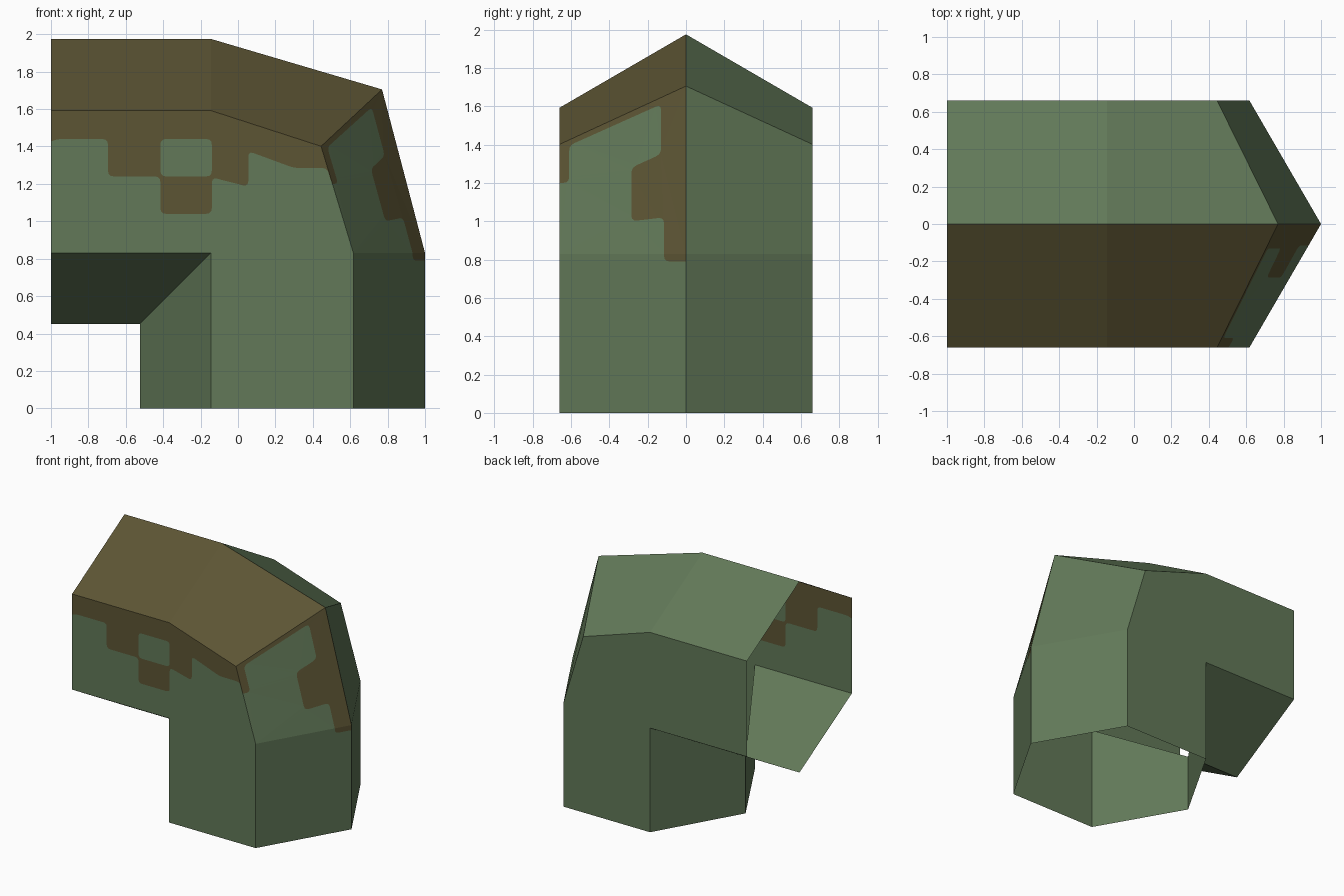
import bpy, bmesh
from mathutils import Vector
from mathutils.geometry import delaunay_2d_cdt

if "Cube" in bpy.data.objects:
    bpy.data.objects.remove(bpy.data.objects["Cube"])

W = 0.66          # half width of the hexagonal pipe
R = 0.03          # corner rounding of the painted patches


def material(name, rgb):
    m = bpy.data.materials.new(name)
    m.diffuse_color = (*rgb, 1)
    m.use_nodes = True
    m.node_tree.nodes["Principled BSDF"].inputs["Base Color"].default_value = m.diffuse_color
    return m


GREEN, BROWN = 0, 1
mats = [material("pipe green", (0.122, 0.191, 0.098)),
        material("rust brown", (0.107, 0.089, 0.034))]

# Rails of the elbow in (x, z), from the left opening to the bottom opening
outer = [(-1, 1.975), (-.145, 1.975), (.77, 1.705), (1, .83), (1, 0)]
shoulder = [(-1, 1.592), (-.145, 1.592), (.444, 1.401), (.617, .83), (.617, 0)]
inner = [(-1, .83)] + [(-.145, .83)] * 3 + [(-.145, 0)]
belly = [(-1, .452)] + [(-.525, .452)] * 3 + [(-.525, 0)]

bm = bmesh.new()


def add_face(points, colour):
    """Add a face, dropping repeated points and turning it outwards."""
    pts = []
    for p in points:
        if all((Vector(p) - q).length > 1e-5 for q in pts):
            pts.append(Vector(p))
    if len(pts) < 3:
        return
    f = bm.faces.new([bm.verts.new(p) for p in pts])
    f.normal_update()
    if f.normal.dot(f.calc_center_median() - Vector((.1, 0, 1.07))) < 0:
        f.normal_flip()
    f.material_index = colour


def strip(a, ya, b, yb, colour, segments=range(4)):
    for i in segments:
        add_face([(x, y, z) for (x, z), y in
                  ((a[i], ya), (a[i + 1], ya), (b[i + 1], yb), (b[i], yb))], colour)


def rounded(poly):
    """Soften the corners of a 2D patch outline."""
    out = []
    for i, p in enumerate(poly):
        p, a, b = Vector(p), Vector(poly[i - 1]), Vector(poly[(i + 1) % len(poly)])
        s = p + (a - p).normalized() * min(R, (a - p).length * .45)
        e = p + (b - p).normalized() * min(R, (b - p).length * .45)
        for t in (0, .33, .67, 1):
            out.append(s * (1 - t) ** 2 + p * 2 * t * (1 - t) + e * t * t)
    return out


def inside(p, poly):
    hit = False
    for a, b in zip(poly, poly[1:] + poly[:1]):
        if (a[1] > p[1]) != (b[1] > p[1]):
            if p[0] < a[0] + (p[1] - a[1]) * (b[0] - a[0]) / (b[1] - a[1]):
                hit = not hit
    return hit


def painted_panel(outline, patches, to_3d):
    """Cut a flat panel along patch outlines; overlaps count as holes."""
    loops = [[Vector(p) for p in outline]] + [rounded(p) for p in patches]
    verts, edges = [], []
    for lp in loops:
        n = len(verts)
        verts += lp
        edges += [(n + i, n + (i + 1) % len(lp)) for i in range(len(lp))]
    res = delaunay_2d_cdt(verts, edges, [], 0, 1e-5)
    for tri in res[2]:
        pts = [res[0][i] for i in tri]
        c = sum(pts, Vector((0, 0))) / len(pts)
        if inside(c, loops[0]):
            hits = sum(inside(c, lp) for lp in loops[1:])
            add_face([to_3d(p) for p in pts], BROWN if hits % 2 else GREEN)


# Plain back half and underside
strip(outer, 0, shoulder, W, GREEN)
strip(shoulder, W, inner, W, GREEN)
strip(inner, W, belly, 0, GREEN)
strip(belly, 0, inner, -W, GREEN)

# Rusty roof slope at the front
strip(outer, 0, shoulder, -W, BROWN, (0, 1))

# Front wall with a ragged rust band and one gap in it
rust = [(-1.2, 1.42), (-1, 1.425), (-.965, 1.44), (-.695, 1.44), (-.695, 1.24),
        (-.415, 1.24), (-.415, 1.04), (-.14, 1.04), (-.14, 1.235), (.055, 1.185),
        (.055, 1.375), (.30, 1.285), (.478, 1.285), (.50, 1.2), (.9, 1.2), (.9, 2), (-1.2, 2)]
gap = [(-.415, 1.24), (-.14, 1.24), (-.14, 1.44), (-.415, 1.44)]
painted_panel(shoulder + [inner[4], inner[1], inner[0]], [rust, gap],
              lambda p: (p[0], -W, p[1]))


# Front outer slope, drawn in (y, z), with rust running down its edges
def slope(i):
    def to_3d(p):
        t = (p[0] + W) / W
        top = Vector(shoulder[i]).lerp(Vector(outer[i]), t)
        low = Vector(shoulder[i + 1]).lerp(Vector(outer[i + 1]), t)
        k = (p[1] - low[1]) / (top[1] - low[1])
        return (low[0] + (top[0] - low[0]) * k, p[0], p[1])
    return to_3d


drip = [(-.9, 1.2), (-.61, 1.2), (-.61, 1.395), (-.13, 1.61), (-.13, 1.35), (-.285, 1.28),
        (-.285, 1.0), (-.115, 1.02), (-.115, .79), (.2, .79), (.2, 2), (-.9, 2)]
for i in (2, 3):
    painted_panel([(-W, shoulder[i][1]), (0, outer[i][1]),
                   (0, outer[i + 1][1]), (-W, shoulder[i + 1][1])], [drip], slope(i))

bmesh.ops.remove_doubles(bm, verts=bm.verts, dist=1e-4)
mesh = bpy.data.meshes.new("pipe_elbow")
bm.to_mesh(mesh)
bm.free()
for m in mats:
    mesh.materials.append(m)
bpy.context.collection.objects.link(bpy.data.objects.new("pipe_elbow", mesh))
